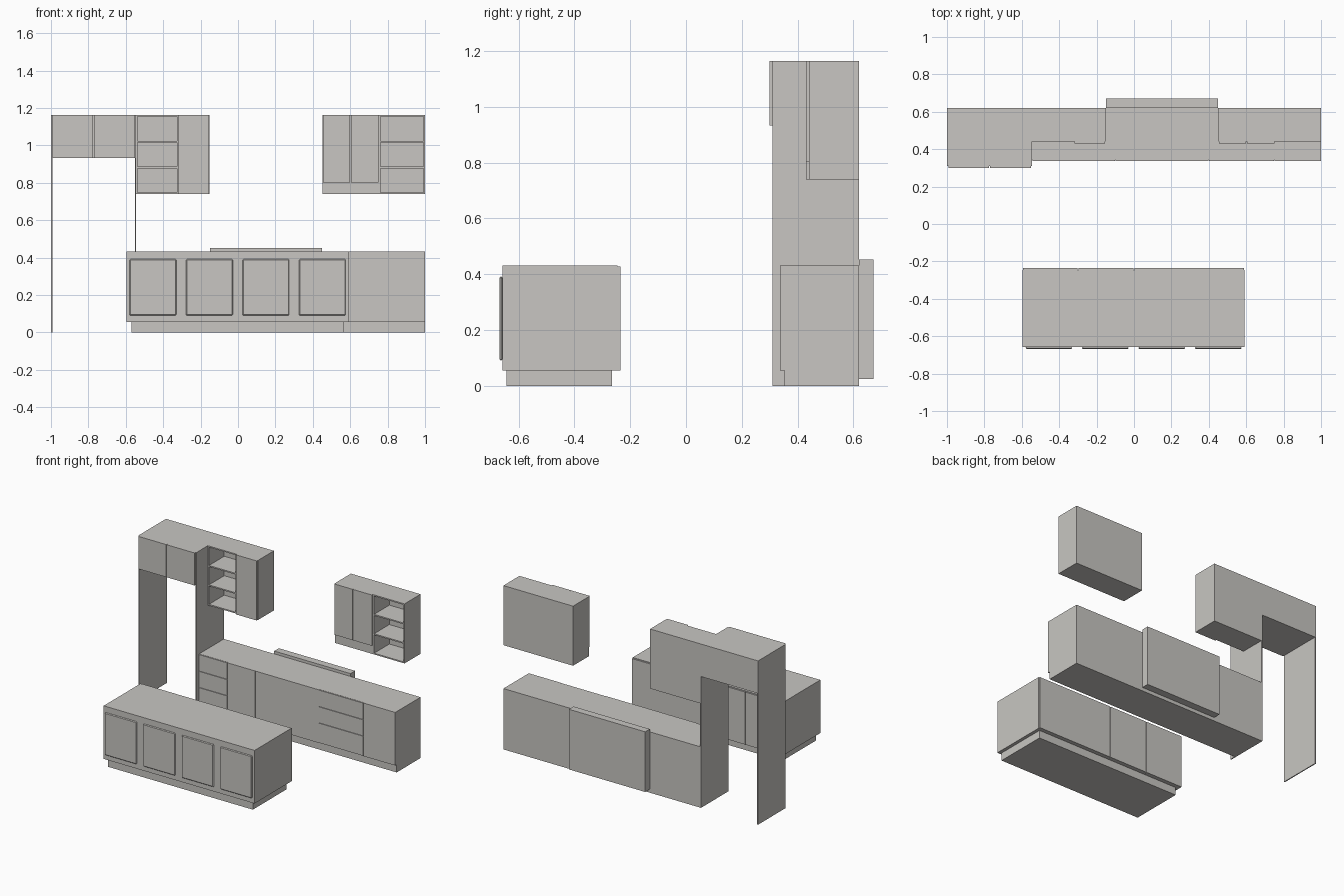
import bpy
import bmesh

cube = bpy.data.objects.get("Cube")
if cube:
    bpy.data.objects.remove(cube, do_unlink=True)

grey = bpy.data.materials.new("warm light grey")
grey.use_nodes = True
colour = (0.58, 0.565, 0.54, 1)
grey.diffuse_color = colour
grey.node_tree.nodes["Principled BSDF"].inputs["Base Color"].default_value = colour


def box(name, x, y, z, bevel=0):
    """Box spanning the (low, high) pairs on each axis."""
    bm = bmesh.new()
    bmesh.ops.create_cube(bm, size=1)
    for v in bm.verts:
        v.co = [pair[0] if c < 0 else pair[1] for c, pair in zip(v.co, (x, y, z))]
    mesh = bpy.data.meshes.new(name)
    bm.to_mesh(mesh)
    bm.free()
    mesh.materials.append(grey)
    obj = bpy.data.objects.new(name, mesh)
    bpy.context.collection.objects.link(obj)
    if bevel:
        mod = obj.modifiers.new("edge", "BEVEL")
        mod.width = bevel
        mod.segments = 1
    return obj


def fronts(name, edges, y, z, gap=0.002):
    """Row of door panels between successive x edges."""
    for i, (a, b) in enumerate(zip(edges, edges[1:])):
        box(f"{name}_{i + 1}", (a + gap, b - gap), y, z)


def drawers(name, x, y, levels, gap=0.0015):
    """Stack of drawer fronts between successive heights."""
    for i, (a, b) in enumerate(zip(levels, levels[1:])):
        box(f"{name}_{i + 1}", (x[0] + gap, x[1] - gap), y, (a + gap, b - gap))


def open_shelves(name, x, y, z, count=3, t=0.009):
    """Open-fronted shelf unit with sides, back and evenly spaced boards."""
    box(name + "_side_right", (x[0], x[0] + t), y, z)
    box(name + "_side_left", (x[1] - t, x[1]), y, z)
    inner = (x[0] + t, x[1] - t)
    box(name + "_back", inner, (y[1] - t, y[1]), z)
    step = (z[1] - z[0] - t) / count
    for i in range(count + 1):
        low = z[0] + i * step
        box(f"{name}_board_{i + 1}", inner, (y[0], y[1] - t), (low, low + t))


BACK = 0.62
TOP = 1.163
COUNTER = 0.432

# Tall fridge surround with bridging cabinet
for side, x in (("right", (-1, -0.993)), ("left", (-0.552, -0.545))):
    box("fridge_panel_" + side, x, (0.31, BACK), (0, TOP))
box("fridge_cabinet", (-0.993, -0.552), (0.31, BACK), (0.932, TOP))
fronts("fridge_cabinet_door", (-0.995, -0.772, -0.55), (0.3, 0.31), (0.932, TOP))

# Wall cabinets: open shelves beside closed doors
WALL = (0.44, BACK)
DOOR = (0.43, 0.44)
UPPER = (0.74, TOP)
open_shelves("right_wall_shelves", (-0.545, -0.318), WALL, UPPER)
box("right_wall_cabinet", (-0.318, -0.152), WALL, UPPER)
fronts("right_wall_door", (-0.32, -0.152), DOOR, UPPER)

box("left_wall_cabinet", (0.453, 0.752), WALL, UPPER)
fronts("left_wall_door", (0.453, 0.602, 0.752), DOOR, (0.802, TOP))
open_shelves("left_wall_shelves", (0.752, 1), WALL, UPPER)

# Base run with toe kick, doors and drawer banks
box("base_run", (-0.545, 1), (0.343, BACK), (0.055, COUNTER))
box("base_toe_kick", (-0.545, 1), (0.352, BACK), (0, 0.055))
FACE = (0.336, 0.343)
levels = (0.055, 0.197, 0.313, COUNTER)
drawers("base_right_drawer", (-0.545, -0.32), FACE, levels)
fronts("base_door", (-0.32, -0.1, 0.15, 0.4), FACE, (0.055, COUNTER), 0.0004)
drawers("base_left_drawer", (0.4, 0.75), FACE, levels)
fronts("base_end_door", (0.75, 1), FACE, (0.055, COUNTER), 0.001)

# Panel standing behind the base run
box("rear_panel", (-0.15, 0.45), (BACK, 0.672), (0.025, 0.452))

# Island
box("island_body", (-0.595, 0.59), (-0.657, -0.245), (0.055, COUNTER))
box("island_plinth", (-0.57, 0.567), (-0.643, -0.265), (0, 0.055))
for i in range(4):
    left = -0.58 + i * 0.302
    box(f"island_front_door_{i + 1}", (left, left + 0.25), (-0.668, -0.657),
        (0.09, 0.392), 0.005)
fronts("island_back_door", (-0.595, -0.3, 0, 0.59), (-0.245, -0.235), (0.055, 0.428))
